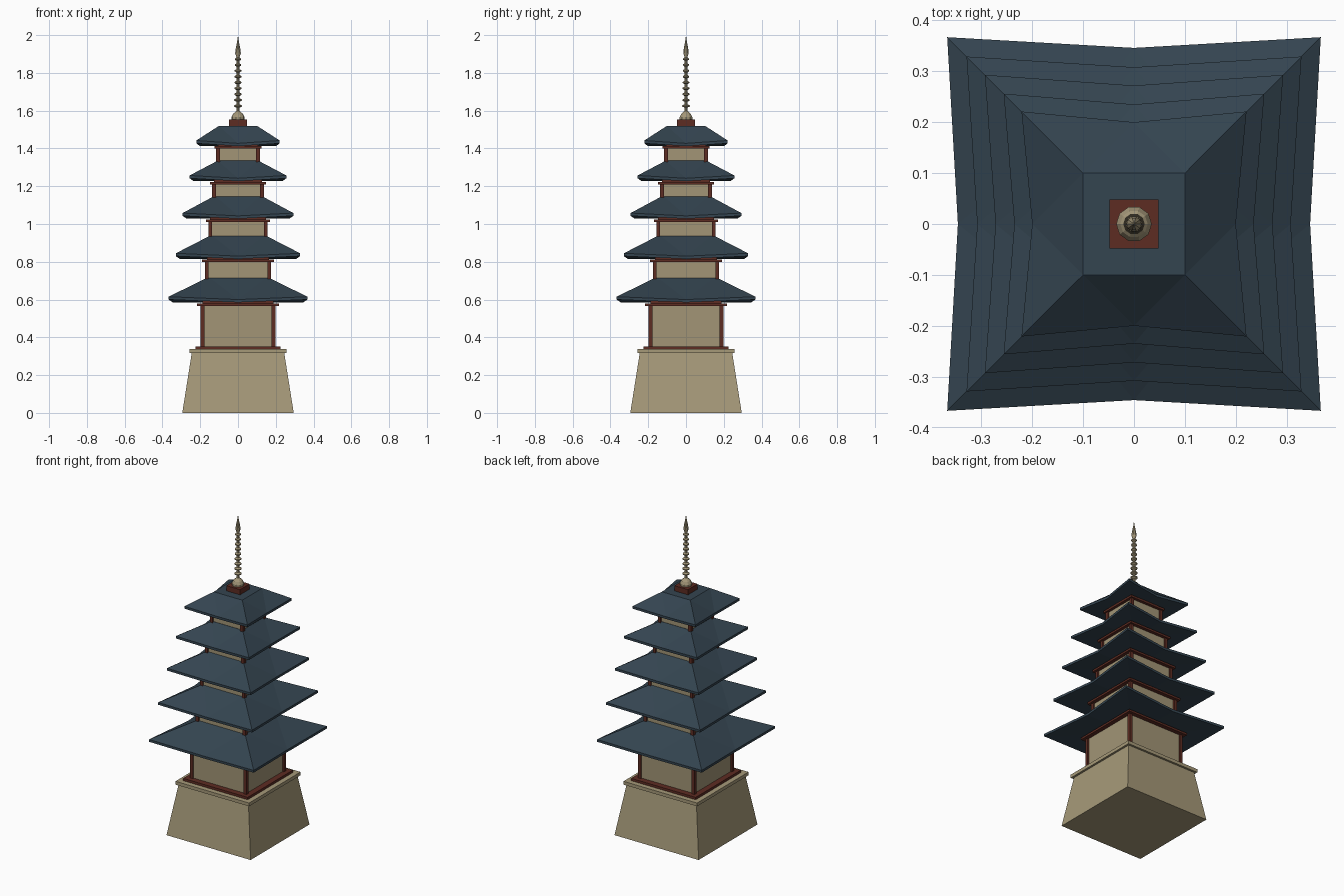
import bpy, bmesh, math

if "Cube" in bpy.data.objects:
    bpy.data.objects.remove(bpy.data.objects["Cube"])


def material(name, rgb):
    m = bpy.data.materials.new(name)
    m.use_nodes = True
    m.diffuse_color = (*rgb, 1)
    m.node_tree.nodes["Principled BSDF"].inputs["Base Color"].default_value = (*rgb, 1)
    return m


STONE = material("tan stone", (0.38, 0.32, 0.19))
PLASTER = material("wall plaster", (0.36, 0.30, 0.18))
WOOD = material("red brown wood", (0.11, 0.025, 0.016))
TILE = material("slate blue tile", (0.034, 0.058, 0.08))
BRASS = material("dull brass", (0.37, 0.31, 0.19))


def finish(name, bm, mat):
    bmesh.ops.recalc_face_normals(bm, faces=bm.faces)
    mesh = bpy.data.meshes.new(name)
    bm.to_mesh(mesh)
    bm.free()
    mesh.materials.append(mat)
    obj = bpy.data.objects.new(name, mesh)
    bpy.context.collection.objects.link(obj)
    return obj


def add_block(bm, half, z0, z1, top=None, x=0, y=0):
    """Square block, tapered when a top half-width is given."""
    verts = bmesh.ops.create_cube(bm, size=2)["verts"]
    for v in verts:
        r = half if v.co.z < 0 or top is None else top
        v.co = (x + v.co.x * r, y + v.co.y * r, z0 if v.co.z < 0 else z1)


def block(name, mat, half, z0, z1, top=None):
    bm = bmesh.new()
    add_block(bm, half, z0, z1, top)
    return finish(name, bm, mat)


def lathe(name, mat, profile, sides):
    """Spin a radius/height profile about the vertical axis."""
    bm = bmesh.new()
    rings = []
    for r, z in profile:
        rings.append([bm.verts.new((r * math.cos(2 * math.pi * i / sides),
                                    r * math.sin(2 * math.pi * i / sides), z))
                      for i in range(sides)])
    for a, b in zip(rings, rings[1:]):
        for i in range(sides):
            j = (i + 1) % sides
            bm.faces.new((a[i], a[j], b[j], b[i]))
    bm.faces.new(rings[0])
    bm.faces.new(rings[-1])
    bmesh.ops.remove_doubles(bm, verts=bm.verts, dist=1e-5)
    return finish(name, bm, mat)


def roof(name, corner, z_low, z_top, top):
    """Hipped roof whose eaves bow inward and lift at the corners."""
    bm = bmesh.new()
    mid = corner - 0.021
    lift, thick = 0.015, 0.015
    signs = [(1, 1), (0, 1), (-1, 1), (-1, 0), (-1, -1), (0, -1), (1, -1), (1, 0)]

    def ring(z):
        out = []
        for sx, sy in signs:
            is_corner = sx and sy
            r = corner if is_corner else mid
            out.append(bm.verts.new((sx * r, sy * r, z + (lift if is_corner else 0))))
        return out

    low, eave = ring(z_low), ring(z_low + thick)
    ridge = [bm.verts.new((sx * top, sy * top, z_top)) for sx, sy in signs[::2]]
    hub = bm.verts.new((0, 0, z_low))
    for i in range(8):
        j = (i + 1) % 8
        bm.faces.new((low[i], low[j], eave[j], eave[i]))
        bm.faces.new((low[j], low[i], hub))
    for k in range(4):
        a, b, c = eave[2 * k], eave[2 * k + 1], eave[(2 * k + 2) % 8]
        p, q = ridge[k], ridge[(k + 1) % 4]
        bm.faces.new((a, b, p))
        bm.faces.new((b, q, p))
        bm.faces.new((b, c, q))
    bm.faces.new(ridge)
    return finish(name, bm, TILE)


def storey(name, half, z0, z1, beam):
    """Plaster room with four corner posts and a beam round the top."""
    block(name + "_walls", PLASTER, half - 0.009, z0, z1)
    bm = bmesh.new()
    p = half - 0.01
    for sx in (-1, 1):
        for sy in (-1, 1):
            add_block(bm, 0.01, z0, z1, x=sx * p, y=sy * p)
    finish(name + "_posts", bm, WOOD)
    block(name + "_top_beam", WOOD, beam, z1 - 0.013, z1)


# Stone base
block("stone_base", STONE, 0.295, 0, 0.316, 0.245)
block("base_cap", STONE, 0.258, 0.316, 0.337)
block("floor_sill", WOOD, 0.226, 0.337, 0.352)

# Storeys: half width, bottom, top, beam half width
storeys = [(0.198, 0.345, 0.579, 0.216), (0.175, 0.71, 0.811, 0.19),
           (0.157, 0.935, 1.024, 0.17), (0.137, 1.14, 1.222, 0.148),
           (0.116, 1.325, 1.412, 0.125)]
# Roofs: corner reach, eave height, top height, top half width
roofs = [(0.367, 0.585, 0.72, 0.155), (0.329, 0.815, 0.942, 0.14),
         (0.293, 1.028, 1.15, 0.122), (0.256, 1.227, 1.335, 0.108),
         (0.221, 1.412, 1.52, 0.1)]
for n, (s, r) in enumerate(zip(storeys, roofs), 1):
    storey(f"storey_{n}", *s)
    roof(f"roof_{n}", *r)
    # Hidden core closing the gap between beam and roof
    block(f"bracket_{n}", WOOD, s[0] - 0.01, s[2] - 0.005, r[1] + 0.01)

# Spire
block("spire_plinth", WOOD, 0.048, 1.52, 1.553)
lathe("spire_bowl", BRASS, [(0.035, 1.553), (0.035, 1.566), (0.027, 1.582),
                            (0.014, 1.594), (0.008, 1.6)], 10)
lathe("spire_shaft", BRASS, [(0.009, 1.59), (0.008, 1.88)], 8)
for n in range(9):
    z, r = 1.625 + n * 0.031, 0.021 - n * 0.0006
    lathe(f"spire_ring_{n + 1}", BRASS,
          [(0.008, z - 0.009), (r, z - 0.003), (r, z + 0.003), (0.008, z + 0.009)], 10)
lathe("spire_tip", BRASS, [(0.007, 1.88), (0.015, 1.905), (0.012, 1.93),
                           (0.005, 1.965), (0, 2.0)], 10)
